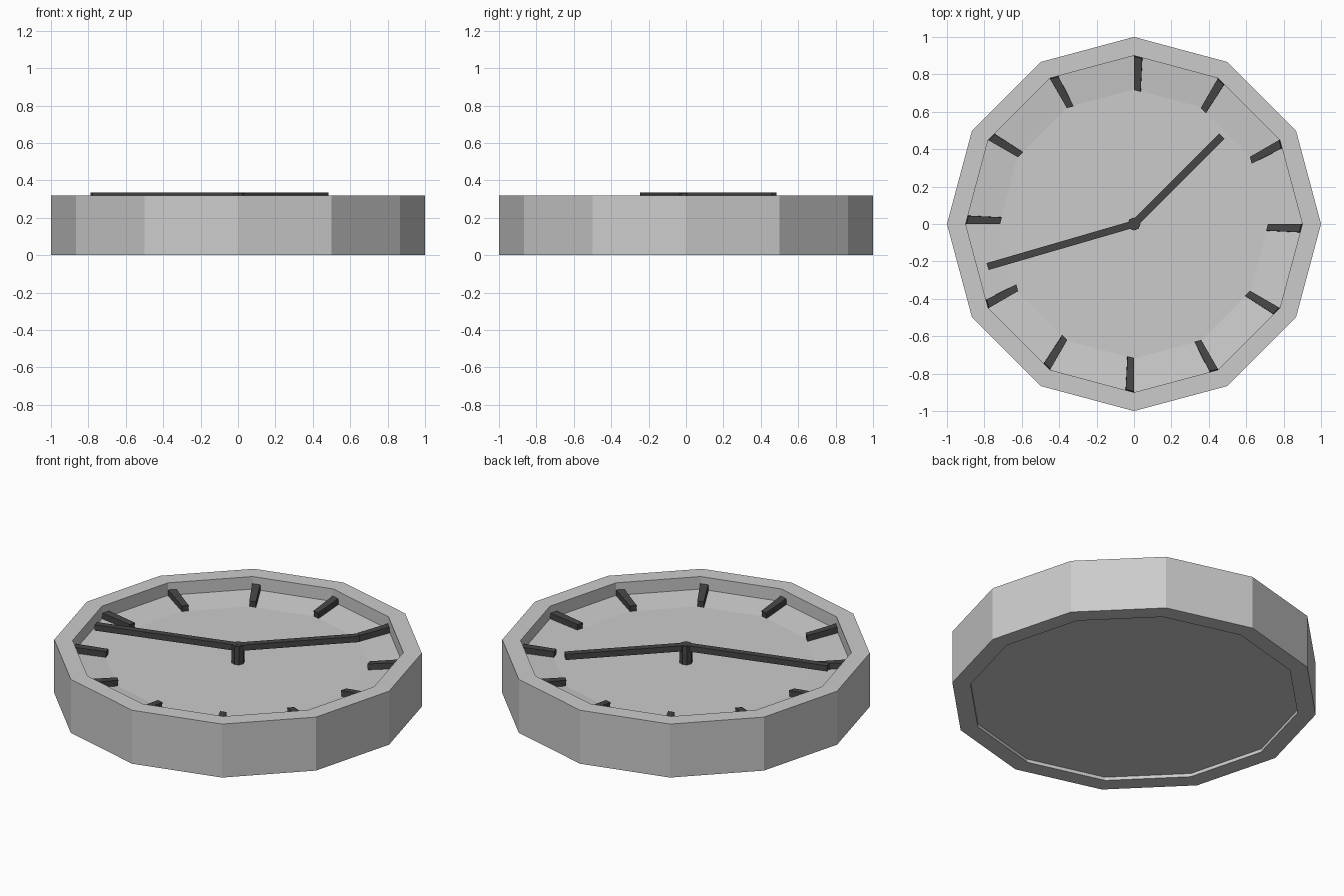
import bpy, bmesh, math
from mathutils import Vector, Matrix

if "Cube" in bpy.data.objects:
    bpy.data.objects.remove(bpy.data.objects["Cube"])

SIDES = 12
dark = bpy.data.materials.new("dark_grey")
dark.diffuse_color = (0.06, 0.06, 0.06, 1)
dark.use_nodes = True
dark.node_tree.nodes["Principled BSDF"].inputs["Base Color"].default_value = dark.diffuse_color


def finish(name, bm, mat=None):
    me = bpy.data.meshes.new(name)
    bm.to_mesh(me)
    bm.free()
    ob = bpy.data.objects.new(name, me)
    bpy.context.collection.objects.link(ob)
    if mat:
        me.materials.append(mat)
    return ob


def polar(r, z, k, sides=SIDES):
    a = 2 * math.pi * k / sides
    return Vector((r * math.cos(a), r * math.sin(a), z))


def lathe(name, profile, sides=SIDES, cap_start=False, cap_end=False, mat=None):
    """Revolve (radius, z) points, ordered from the underside outward to the top."""
    bm = bmesh.new()
    rings = [[bm.verts.new(polar(r, z, k, sides)) for k in range(sides)] for r, z in profile]
    for a, b in zip(rings, rings[1:]):
        for k in range(sides):
            n = (k + 1) % sides
            bm.faces.new((a[k], a[n], b[n], b[k]))
    if cap_start:
        bm.faces.new(rings[0][::-1])
    if cap_end:
        bm.faces.new(rings[-1])
    return finish(name, bm, mat)


R_IN, R_DIAL = 0.9, 0.72
Z_BACK, Z_EDGE, Z_DIAL, Z_TOP = 0.02, 0.245, 0.225, 0.32

# Case, dished dial and recessed back
lathe("case", [(R_IN, Z_BACK), (R_IN, 0), (1, 0), (1, Z_TOP), (R_IN, Z_TOP), (R_IN, Z_EDGE)])
lathe("dial", [(R_IN, Z_EDGE), (R_DIAL, Z_DIAL)], cap_end=True)
lathe("back_plate", [(R_IN, Z_BACK)], cap_start=True)

# Hour markers: a tenth of each sloped facet, raised along its normal
bm = bmesh.new()
for k in range(SIDES):
    o0, i0 = polar(R_IN, Z_EDGE, k), polar(R_DIAL, Z_DIAL, k)
    o1 = o0.lerp(polar(R_IN, Z_EDGE, k - 1), 0.1)
    i1 = i0.lerp(polar(R_DIAL, Z_DIAL, k - 1), 0.1)
    face = bm.faces.new([bm.verts.new(p) for p in (o0, i0, i1, o1)])
    face.normal_update()
    n = face.normal if face.normal.z > 0 else -face.normal
    n = n.copy()
    new = bmesh.ops.extrude_face_region(bm, geom=[face], use_keep_orig=True)["geom"]
    bmesh.ops.translate(bm, vec=n * 0.035, verts=[v for v in new if isinstance(v, bmesh.types.BMVert)])
bmesh.ops.recalc_face_normals(bm, faces=bm.faces)
finish("hour_markers", bm, dark)

# Centre post
lathe("centre_post", [(0.035, Z_DIAL), (0.035, 0.334)], 8, True, True, dark)


# Hands: thin bars starting at the centre
def hand(name, length, degrees):
    bm = bmesh.new()
    bmesh.ops.create_cube(bm, size=1)
    bm.transform(Matrix.Rotation(math.radians(degrees), 4, 'Z')
                 @ Matrix.Translation((length / 2, 0, 0.318))
                 @ Matrix.Diagonal((length, 0.038, 0.034, 1)))
    finish(name, bm, dark)


hand("hour_hand", 0.665, 45)
hand("minute_hand", 0.815, 196.2)
